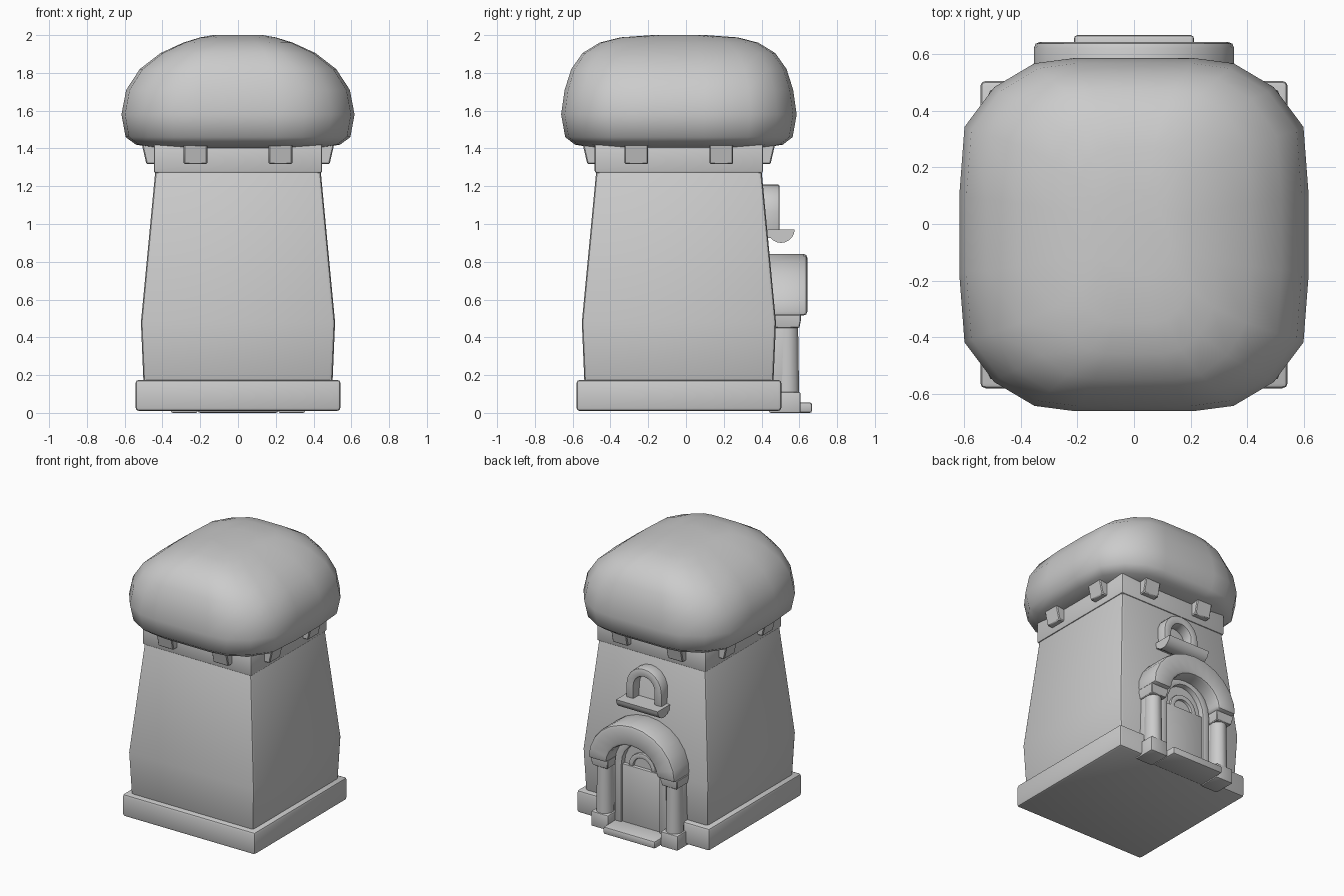
import bpy, bmesh, math

cube = bpy.data.objects.get("Cube")
if cube:
    bpy.data.objects.remove(cube, do_unlink=True)

CY = -0.0375  # centre of the tower in y

clay = bpy.data.materials.new("plain_grey")
clay.use_nodes = True
clay.diffuse_color = (0.6, 0.6, 0.6, 1)
bsdf = next(n for n in clay.node_tree.nodes if n.type == 'BSDF_PRINCIPLED')
bsdf.inputs["Base Color"].default_value = (0.6, 0.6, 0.6, 1)


def finish(name, bm, bevel=0.0, segments=2, angle=35):
    """Bevel the hard edges, shade and link a part."""
    bmesh.ops.recalc_face_normals(bm, faces=bm.faces)
    if bevel:
        hard = [e for e in bm.edges if e.calc_face_angle(0) > math.radians(30)]
        bmesh.ops.bevel(bm, geom=hard, offset=bevel, segments=segments,
                        profile=0.5, affect='EDGES', clamp_overlap=True)
    mesh = bpy.data.meshes.new(name)
    bm.to_mesh(mesh)
    bm.free()
    mesh.materials.append(clay)
    obj = bpy.data.objects.new(name, mesh)
    bpy.context.collection.objects.link(obj)
    bpy.ops.object.select_all(action='DESELECT')
    obj.select_set(True)
    bpy.context.view_layer.objects.active = obj
    bpy.ops.object.shade_smooth_by_angle(angle=math.radians(angle))
    return obj


def loft(name, rings, bevel=0.0, segments=2, angle=35):
    """Skin a stack of equal-length point rings and cap both ends."""
    bm = bmesh.new()
    loops = [[bm.verts.new(p) for p in ring] for ring in rings]
    n = len(loops[0])
    for a, b in zip(loops, loops[1:]):
        for i in range(n):
            j = (i + 1) % n
            bm.faces.new((a[i], a[j], b[j], b[i]))
    bm.faces.new(loops[0][::-1])
    bm.faces.new(loops[-1])
    return finish(name, bm, bevel, segments, angle)


def rect(x, y, hx, hy, z):
    return [(x + sx * hx, y + sy * hy, z)
            for sx, sy in ((-1, -1), (1, -1), (1, 1), (-1, 1))]


def box(name, x0, x1, y0, y1, z0, z1, bevel=0.01):
    x, y, hx, hy = (x0 + x1) / 2, (y0 + y1) / 2, (x1 - x0) / 2, (y1 - y0) / 2
    return loft(name, [rect(x, y, hx, hy, z0), rect(x, y, hx, hy, z1)], bevel)


def extrude_y(name, outline, y0, y1, bevel=0.0):
    """Extrude an (x, z) outline along y."""
    return loft(name, [[(x, y, z) for x, z in outline] for y in (y0, y1)], bevel)


def arch(name, r_in, r_out, rise_out, foot, spring, y0, y1, bevel, steps=10):
    """Arched band with straight legs from foot up to the springing line."""
    rise_in = rise_out - (r_out - r_in)
    bow = [math.pi * i / steps for i in range(steps + 1)]
    outer = [(r_out * math.cos(t), spring + rise_out * math.sin(t)) for t in bow]
    inner = [(r_in * math.cos(t), spring + rise_in * math.sin(t)) for t in bow]
    if foot < spring:
        outer = [(r_out, foot)] + outer + [(-r_out, foot)]
        inner = [(r_in, foot)] + inner + [(-r_in, foot)]
    rings = [[(xo, y0, zo), (xo, y1, zo), (xi, y1, zi), (xi, y0, zi)]
             for (xo, zo), (xi, zi) in zip(outer, inner)]
    return loft(name, rings, bevel, 2, 40)


# Tower base, walls and cornice
box("tower_base", -0.5425, 0.5425, CY - 0.5425, CY + 0.5425, 0.01, 0.175, 0.018)
loft("tower_walls", [rect(0, CY, h, h, z) for h, z in
                     ((0.5, 0.15), (0.514, 0.48), (0.437, 1.29))], 0.02)
box("cornice", -0.446, 0.446, CY - 0.446, CY + 0.446, 1.27, 1.43, 0.012)

# Puffy roof: one rounded-square outline scaled through a profile
quarter = [(1, 0.22), (0.97, 0.61), (0.8, 0.835), (0.57, 0.97), (0.34, 1)]
outline = (quarter + [(-x, y) for x, y in reversed(quarter)]
           + [(-x, -y) for x, y in quarter]
           + [(x, -y) for x, y in reversed(quarter)])
roof_profile = [(0.43, 0.44, 1.402), (0.54, 0.55, 1.42), (0.595, 0.602, 1.46),
                (0.617, 0.6235, 1.58), (0.592, 0.605, 1.71), (0.52, 0.57, 1.82),
                (0.41, 0.51, 1.905), (0.29, 0.42, 1.96), (0.2, 0.31, 1.988),
                (0.13, 0.14, 2.0)]
loft("roof", [[(x * sx, CY + y * sy, z) for x, y in outline]
              for sx, sy, z in roof_profile], angle=70)

# Two wedge brackets under the eaves on every side
for side in range(4):
    a = side * math.pi / 2
    c, s = round(math.cos(a)), round(math.sin(a))
    for off in (-0.225, 0.225):
        rings = []
        for out, z in ((0.485, 1.317), (0.51, 1.425)):
            rings.append([(c * u - s * v, CY + s * u + c * v, z) for u, v in
                          ((0.42, off - 0.0625), (out, off - 0.0625),
                           (out, off + 0.0625), (0.42, off + 0.0625))])
        loft("eave_bracket", rings, 0.006, 1)

# Doorway columns with plinths and capitals
for side in (-1, 1):
    x = side * 0.284
    box("column_plinth", x - 0.07, x + 0.07, 0.44, 0.606, 0.0, 0.11, 0.008)
    shaft = []
    for r, z in ((0.06, 0.1), (0.055, 0.46)):
        shaft.append([(x + r * math.cos(t), 0.535 + r * 1.1 * math.sin(t), z)
                      for t in (math.pi * (i + 0.5) / 6 for i in range(12))])
    loft("column_shaft", shaft)
    box("column_back", x - 0.052, x + 0.052, 0.43, 0.535, 0.1, 0.46, 0.004)
    loft("column_capital", [rect(x, 0.52, 0.06, 0.08, 0.45),
                            rect(x, 0.52, 0.07, 0.088, 0.49),
                            rect(x, 0.52, 0.07, 0.088, 0.52)], 0.004, 1)

# Door arch, inner frame, panel, fanlight and step
arch("door_arch", 0.205, 0.357, 0.327, 0.515, 0.515, 0.42, 0.643, 0.022, 12)
arch("door_frame", 0.155, 0.21, 0.235, 0.05, 0.48, 0.43, 0.535, 0.006)
box("door_panel", -0.16, 0.16, 0.43, 0.52, 0.04, 0.48, 0.004)
arch("fanlight_rim", 0.075, 0.11, 0.11, 0.48, 0.48, 0.43, 0.515, 0.004)
extrude_y("fanlight_back", [(0.17 * math.cos(math.pi * i / 10),
                             0.47 + 0.2 * math.sin(math.pi * i / 10))
                            for i in range(11)], 0.43, 0.495)
box("door_step", -0.212, 0.212, 0.45, 0.667, 0.0, 0.055, 0.012)

# Window arch and its half-round sill
arch("window_frame", 0.085, 0.145, 0.145, 0.95, 1.065, 0.39, 0.495, 0.01)
loft("window_sill", [[(x, 0.503 + 0.072 * math.cos(t), 0.97 - 0.07 * math.sin(t))
                      for t in (math.pi * i / 10 for i in range(11))]
                     for x in (-0.17, 0.17)])
box("window_sill_back", -0.168, 0.168, 0.4, 0.5, 0.925, 0.969, 0.0)
